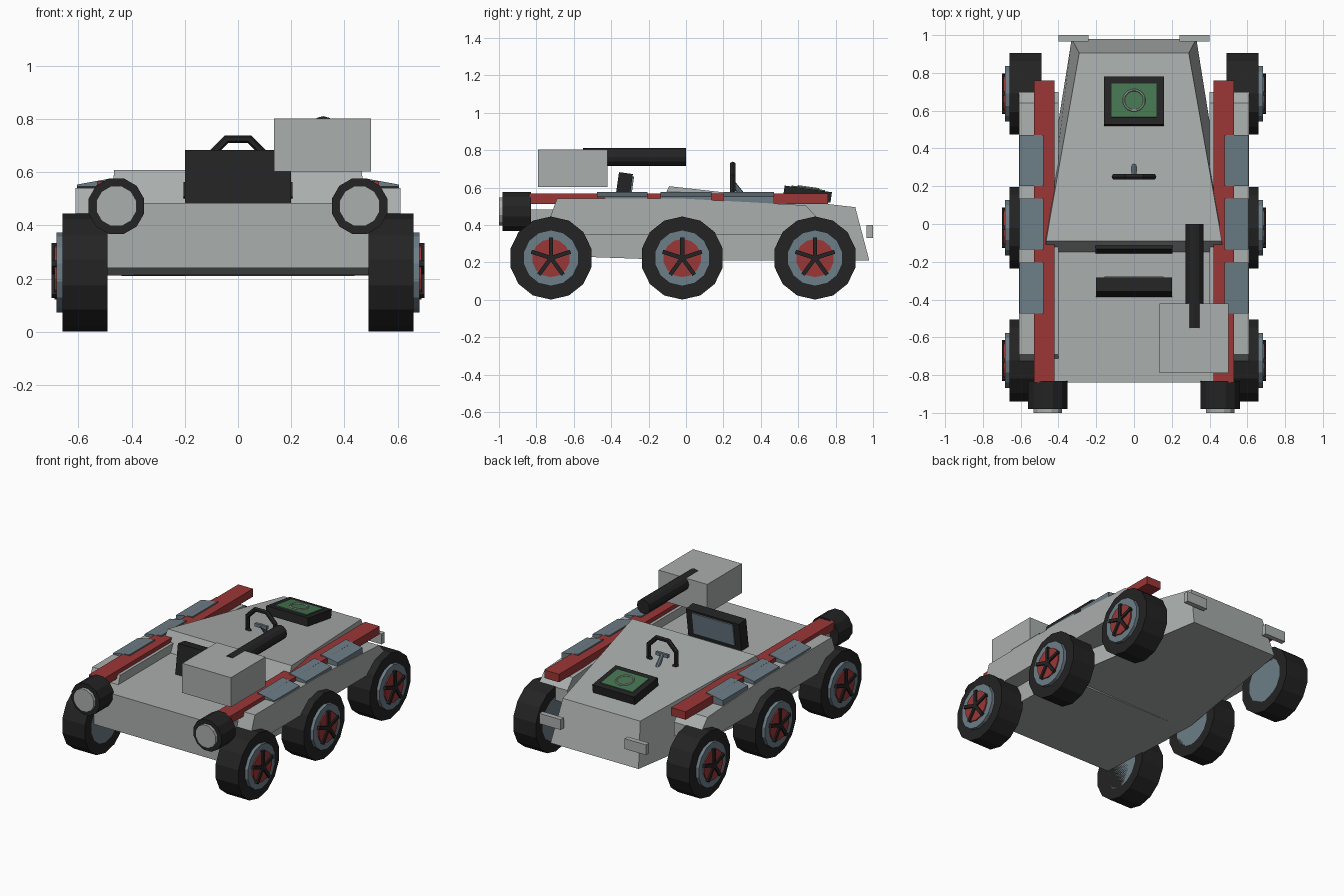
import bpy, bmesh, math
from mathutils import Matrix, Vector

if "Cube" in bpy.data.objects:
    bpy.data.objects.remove(bpy.data.objects["Cube"])


def material(name, r, g, b):
    m = bpy.data.materials.new(name)
    m.diffuse_color = (r, g, b, 1)
    m.use_nodes = True
    m.node_tree.nodes["Principled BSDF"].inputs["Base Color"].default_value = m.diffuse_color
    return m


GREY = material("hull_grey", 0.40, 0.425, 0.415)
BLACK = material("rubber_black", 0.017, 0.017, 0.017)
RED = material("rail_red", 0.33, 0.037, 0.037)
BLUE = material("slate_blue", 0.15, 0.205, 0.24)
GREEN = material("screen_green", 0.06, 0.18, 0.08)


def finish(name, bm, mat):
    bmesh.ops.recalc_face_normals(bm, faces=bm.faces)
    me = bpy.data.meshes.new(name)
    bm.to_mesh(me)
    bm.free()
    me.materials.append(mat)
    ob = bpy.data.objects.new(name, me)
    bpy.context.collection.objects.link(ob)
    return ob


def box(name, centre, size, mat, tilt=0.0, roll=0.0):
    bm = bmesh.new()
    bmesh.ops.create_cube(bm, size=1)
    rot = Matrix.Rotation(tilt, 4, 'X') @ Matrix.Rotation(roll, 4, 'Y')
    bm.transform(Matrix.Translation(centre) @ rot @ Matrix.Diagonal((*size, 1)))
    return finish(name, bm, mat)


def cylinder(name, start, end, radius, sides, mat, spin=0.0):
    a, b = Vector(start), Vector(end)
    bm = bmesh.new()
    bmesh.ops.create_cone(bm, cap_ends=True, segments=sides, radius1=radius,
                          radius2=radius, depth=(b - a).length)
    rot = (b - a).to_track_quat('Z', 'Y').to_matrix().to_4x4()
    bm.transform(Matrix.Translation((a + b) / 2) @ rot @ Matrix.Rotation(spin, 4, 'Z'))
    return finish(name, bm, mat)


def solid(name, bottom, top, mat):
    """Closed solid between two matching loops of points."""
    bm = bmesh.new()
    lo = [bm.verts.new(p) for p in bottom]
    hi = [bm.verts.new(p) for p in top]
    n = len(lo)
    bm.faces.new(lo)
    bm.faces.new(hi)
    for i in range(n):
        j = (i + 1) % n
        bm.faces.new((lo[i], lo[j], hi[j], hi[i]))
    return finish(name, bm, mat)


def ring(name, matrix, radius, thick, sides, mat):
    bm = bmesh.new()
    loops = []
    for i in range(sides):
        a = (i + 0.5) * math.tau / sides
        loop = []
        for k in range(6):
            b = k * math.tau / 6
            r = radius + thick * math.cos(b)
            loop.append(bm.verts.new((r * math.cos(a), r * math.sin(a), thick * math.sin(b))))
        loops.append(loop)
    for i in range(sides):
        p, q = loops[i], loops[(i + 1) % sides]
        for k in range(6):
            m = (k + 1) % 6
            bm.faces.new((p[k], q[k], q[m], p[m]))
    bm.transform(matrix)
    return finish(name, bm, mat)


# Rear hull block and tapered nose
solid("hull", [(-.5, -.84, .24), (.5, -.84, .24), (.5, -.08, .213), (-.5, -.08, .213)],
      [(-.5, -.84, .483), (.5, -.84, .483), (.5, -.08, .483), (-.5, -.08, .483)], GREY)
solid("nose", [(-.495, -.27, .23), (.495, -.27, .23), (.5, -.08, .211), (.33, .98, .21),
               (-.33, .98, .21), (-.5, -.08, .211)],
      [(-.465, -.09, .607), (.465, -.09, .607), (.45, 0, .597), (.29, .905, .495),
       (-.29, .905, .495), (-.45, 0, .597)], GREY)

# Side parts, repeated on both sides
PROFILE = [(-.76, .35), (-.69, .54), (0, .54), (.64, .505), (.70, .44), (.70, .35)]
for s, side in ((-1, "left"), (1, "right")):
    solid(side + "_sponson", [(s * .40, y, z) for y, z in PROFILE],
          [(s * .61, y, z) for y, z in PROFILE], GREY)
    box(side + "_rail", (s * .475, -.04, .54), (.11, 1.60, .054), RED)
    for i, (y, low) in enumerate(((-.34, .53), (0, .51), (.335, .48))):
        y0, y1 = y - .135, y + .135
        solid(f"{side}_pad_{i}",
              [(s * .48, y0, low + .015), (s * .605, y0, low + .015),
               (s * .605, y1, low), (s * .48, y1, low)],
              [(s * .48, y0, .576), (s * .605, y0, .553),
               (s * .605, y1, .553), (s * .48, y1, .576)], BLUE)
    # Round lamps at the rail ends and small tabs at the nose
    x = s * .457
    cylinder(side + "_lamp_housing", (x, -.98, .472), (x, -.83, .472), .108, 12, BLACK, math.pi / 12)
    cylinder(side + "_lamp_lens", (x, -1.0, .472), (x, -.95, .472), .078, 12, GREY, math.pi / 12)
    box(side + "_tail_tab", (s * .32, .983, .365), (.16, .034, .07), GREY)
    # Wheels
    for i, y in enumerate((-.722, -.02, .69)):
        w = f"{side}_wheel_{i}_"
        c = (s * .49, y, .223)
        for part, x1, r, mat in (("tire", .66, .222, BLACK), ("rim", .682, .15, BLUE),
                                 ("hub", .69, .102, RED)):
            cylinder(w + part, c, (s * x1, y, .223), r, 14, mat)
        bm = bmesh.new()
        for k in range(5):
            g = bmesh.ops.create_cube(bm, size=1)
            m = (Matrix.Translation((s * .688, y, .223)) @ Matrix.Rotation(k * math.tau / 5, 4, 'X')
                 @ Matrix.Translation((0, 0, .055)) @ Matrix.Diagonal((.024, .022, .11, 1)))
            bmesh.ops.transform(bm, matrix=m, verts=g['verts'])
        finish(w + "spokes", bm, BLACK)

# Seat back with inset panel, and dash strip
LEAN = math.radians(-8)
box("seat_back", (0, -.335, .578), (.40, .075, .20), BLACK, LEAN)
box("seat_panel", (0, -.294, .584), (.31, .012, .15), BLUE, LEAN)
box("dash_strip", (0, -.133, .53), (.41, .025, .06), BLACK, math.radians(-25))

# Steering wheel
ring("steering_ring", Matrix.Translation((0, .25, .62)) @ Matrix.Rotation(math.pi / 2, 4, 'X'),
     .112, .016, 8, BLACK)
cylinder("steering_column", (0, .25, .625), (0, .31, .55), .014, 8, BLUE)
box("steering_bar", (0, .252, .62), (.09, .018, .022), BLUE)

# Display box on the nose
SLOPE = math.radians(-8)
base = Matrix.Translation((0, .65, .565)) @ Matrix.Rotation(SLOPE, 4, 'X')
box("display_box", base.translation, (.315, .255, .056), BLACK, SLOPE)
box("display_screen", base @ Vector((0, 0, .029)), (.24, .18, .009), GREEN, SLOPE)
ring("display_ring", base @ Matrix.Translation((0, 0, .035)), .055, .006, 16, GREY)

# Gun housing and barrel
box("gun_housing", (.3175, -.605, .702), (.365, .37, .20), GREY)
cylinder("gun_barrel", (.32, -.55, .762), (.32, 0, .762), .048, 12, BLACK)
